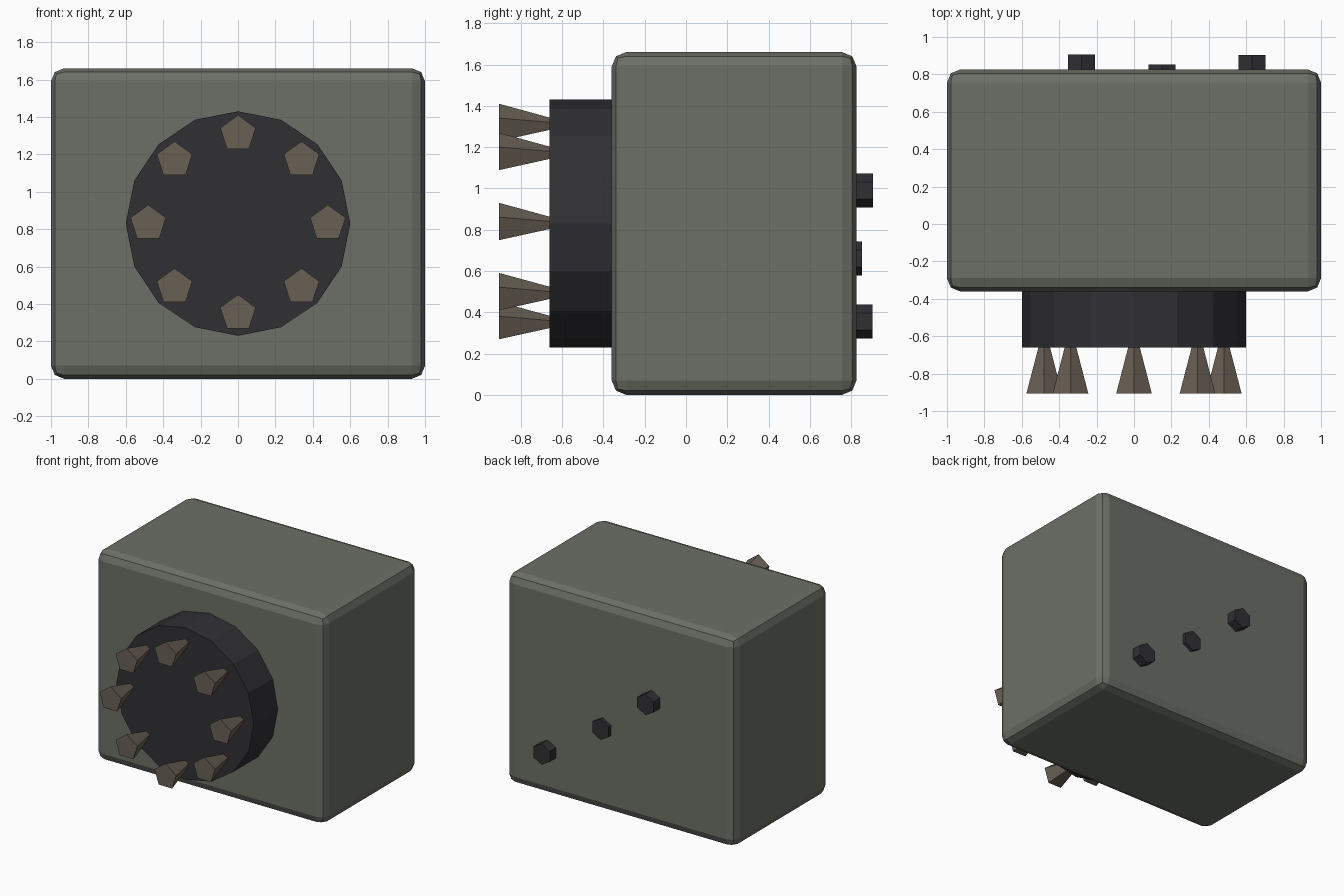
import bpy
from math import pi, sin, cos

if "Cube" in bpy.data.objects:
    bpy.data.objects.remove(bpy.data.objects["Cube"])


def material(name, rgb):
    m = bpy.data.materials.new(name)
    m.diffuse_color = (*rgb, 1)
    m.use_nodes = True
    m.node_tree.nodes["Principled BSDF"].inputs["Base Color"].default_value = m.diffuse_color
    return m


BODY = material("grey_green", (0.15, 0.16, 0.135))
DARK = material("dark_metal", (0.03, 0.029, 0.034))
HORN = material("brown_grey", (0.14, 0.115, 0.09))


def cone(name, sides, x, z, y_back, y_front, r_back, r_front, mat):
    """Faceted cone or cylinder lying along y, one corner pointing up."""
    bpy.ops.mesh.primitive_cone_add(
        vertices=sides, radius1=r_back, radius2=r_front, depth=y_back - y_front,
        location=(x, (y_back + y_front) / 2, z), rotation=(pi / 2, 0, 0))
    ob = bpy.context.object
    ob.name = name
    ob.data.materials.append(mat)
    return ob


# Main block with rounded edges
bpy.ops.mesh.primitive_cube_add(size=1, location=(0, 0.233, 0.83))
body = bpy.context.object
body.name = "body"
body.scale = (2, 1.186, 1.66)
bpy.ops.object.transform_apply(location=False, rotation=False, scale=True)
bevel = body.modifiers.new("edges", 'BEVEL')
bevel.width = 0.07
bevel.segments = 2
body.data.materials.append(BODY)

# Drum on the front
cone("drum", 16, 0, 0.83, -0.34, -0.66, 0.6, 0.6, DARK)

# Ring of flared teeth
for i in range(8):
    a = i * pi / 4
    cone(f"tooth_{i + 1}", 5, 0.48 * sin(a), 0.83 + 0.48 * cos(a),
         -0.54, -0.906, 0, 0.1, HORN)

# Bolts on the back
for i, (x, z, y) in enumerate([(-0.28, 0.99, 0.906), (0.15, 0.66, 0.853), (0.63, 0.355, 0.903)]):
    cone(f"bolt_{i + 1}", 6, x, z, y, 0.78, 0.083, 0.083, DARK)
